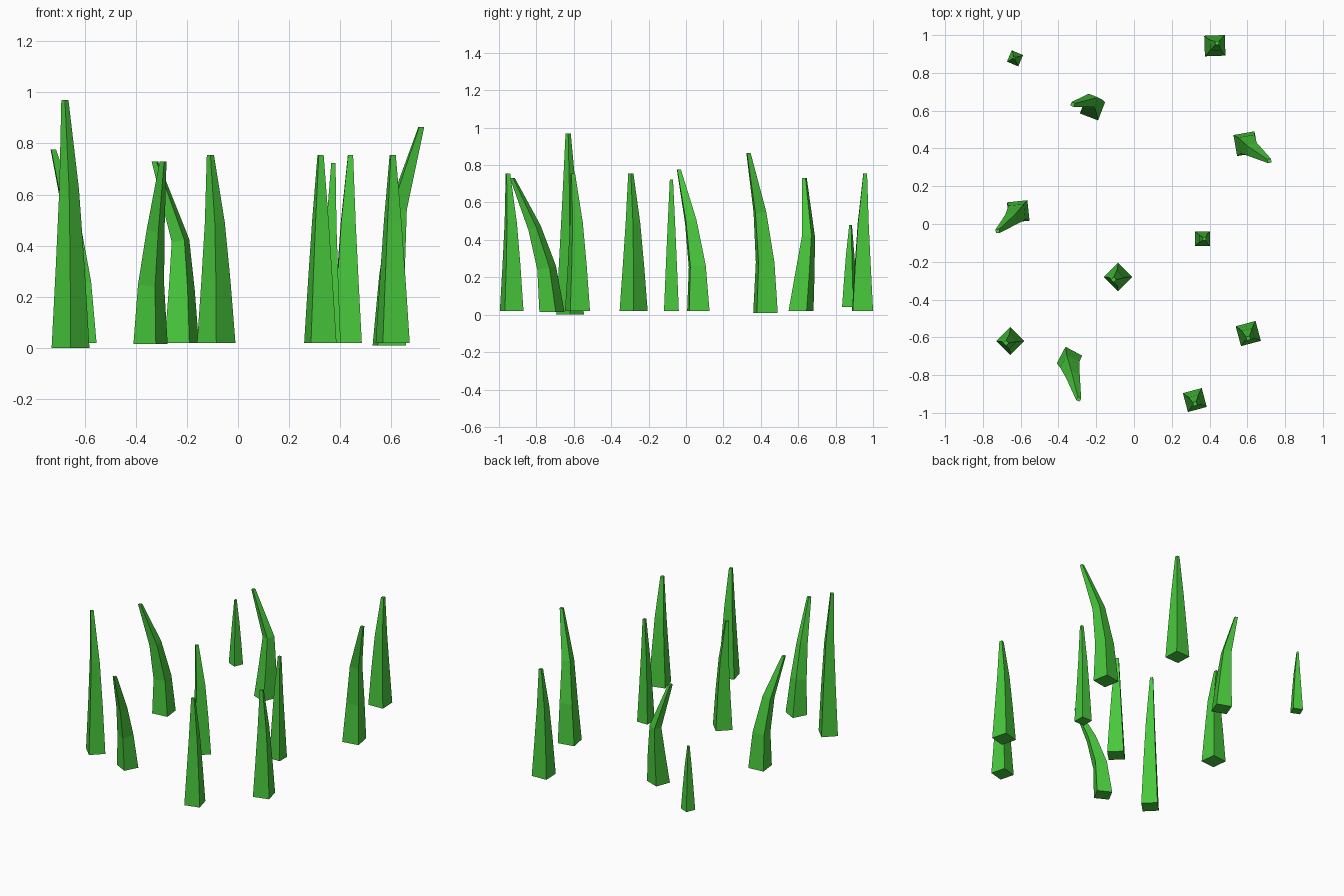
import bpy, bmesh
from math import cos, sin, radians
from mathutils import Vector

cube = bpy.data.objects.get("Cube")
if cube:
    bpy.data.objects.remove(cube, do_unlink=True)

green = bpy.data.materials.new("grass green")
green.use_nodes = True
GREEN = (0.065, 0.58, 0.045, 1)
green.diffuse_color = GREEN
green.node_tree.nodes["Principled BSDF"].inputs["Base Color"].default_value = GREEN

UP = Vector((0, 0, 1))


def blade(name, radius, turn, path, tip=0.014):
    """Four-sided tapering blade following a path of four centres."""
    path = [Vector(p) for p in path]
    radii = (radius, radius * 0.76, radius * 0.52, tip)
    bm = bmesh.new()
    rings = []
    for i, (centre, r) in enumerate(zip(path, radii)):
        # inner rings tilt with the bend, the ends stay level
        normal = UP
        if 0 < i < 3:
            normal = ((path[i] - path[i - 1]).normalized()
                      + (path[i + 1] - path[i]).normalized())
        tilt = UP.rotation_difference(normal)
        ring = []
        for k in range(4):
            a = radians(turn + 90 * k)
            ring.append(bm.verts.new(centre + tilt @ Vector((r * cos(a), r * sin(a), 0))))
        rings.append(ring)
    for low, high in zip(rings, rings[1:]):
        for k in range(4):
            n = (k + 1) % 4
            bm.faces.new((low[k], low[n], high[n], high[k]))
    bm.faces.new(rings[0][::-1])
    bm.faces.new(rings[-1])
    mesh = bpy.data.meshes.new(name)
    bm.to_mesh(mesh)
    bm.free()
    mesh.materials.append(green)
    obj = bpy.data.objects.new(name, mesh)
    bpy.context.collection.objects.link(obj)


def straight(name, radius, turn, base, top, tip=0.014):
    """Nearly upright blade: the tip leans slightly off the base."""
    a, b = Vector(base), Vector(top)
    path = []
    for f, lean in ((0, 0), (0.33, 0.06), (0.64, 0.25), (1, 1)):
        p = a.lerp(b, lean)
        p.z = a.z + (b.z - a.z) * f
        path.append(p)
    blade(name, radius, turn, path, tip)


# Upright blades
straight("small_blade", 0.046, 22, (-0.63, 0.877, 0.04), (-0.635, 0.88, 0.48), 0.008)
straight("back_blade", 0.077, 47, (0.428, 0.944, 0.02), (0.44, 0.958, 0.755))
straight("slim_blade", 0.056, 45, (0.362, -0.078, 0.02), (0.373, -0.078, 0.723), 0.012)
straight("centre_blade", 0.075, 0, (-0.085, -0.28, 0.02), (-0.108, -0.295, 0.755))
straight("tall_blade", 0.074, 0, (-0.655, -0.62, 0), (-0.677, -0.63, 0.97))
straight("left_blade", 0.077, 60, (0.605, -0.58, 0.02), (0.605, -0.605, 0.755))
straight("front_blade", 0.073, 60, (0.322, -0.932, 0.02), (0.323, -0.952, 0.755))

# Bent blades
blade("bent_back_blade", 0.073, 24, [
    (-0.22, 0.615, 0.02), (-0.22, 0.637, 0.23), (-0.225, 0.655, 0.42), (-0.325, 0.633, 0.73)])
blade("bent_left_blade", 0.08, 55, [
    (0.592, 0.425, 0.01), (0.602, 0.423, 0.28), (0.627, 0.395, 0.55), (0.717, 0.334, 0.865)])
blade("bent_right_blade", 0.077, 51, [
    (-0.613, 0.066, 0.02), (-0.62, 0.06, 0.26), (-0.65, 0.025, 0.5), (-0.722, -0.038, 0.776)])
blade("bent_front_blade", 0.07, 17, [
    (-0.342, -0.717, 0.015), (-0.34, -0.745, 0.25), (-0.322, -0.81, 0.465), (-0.293, -0.928, 0.73)])
